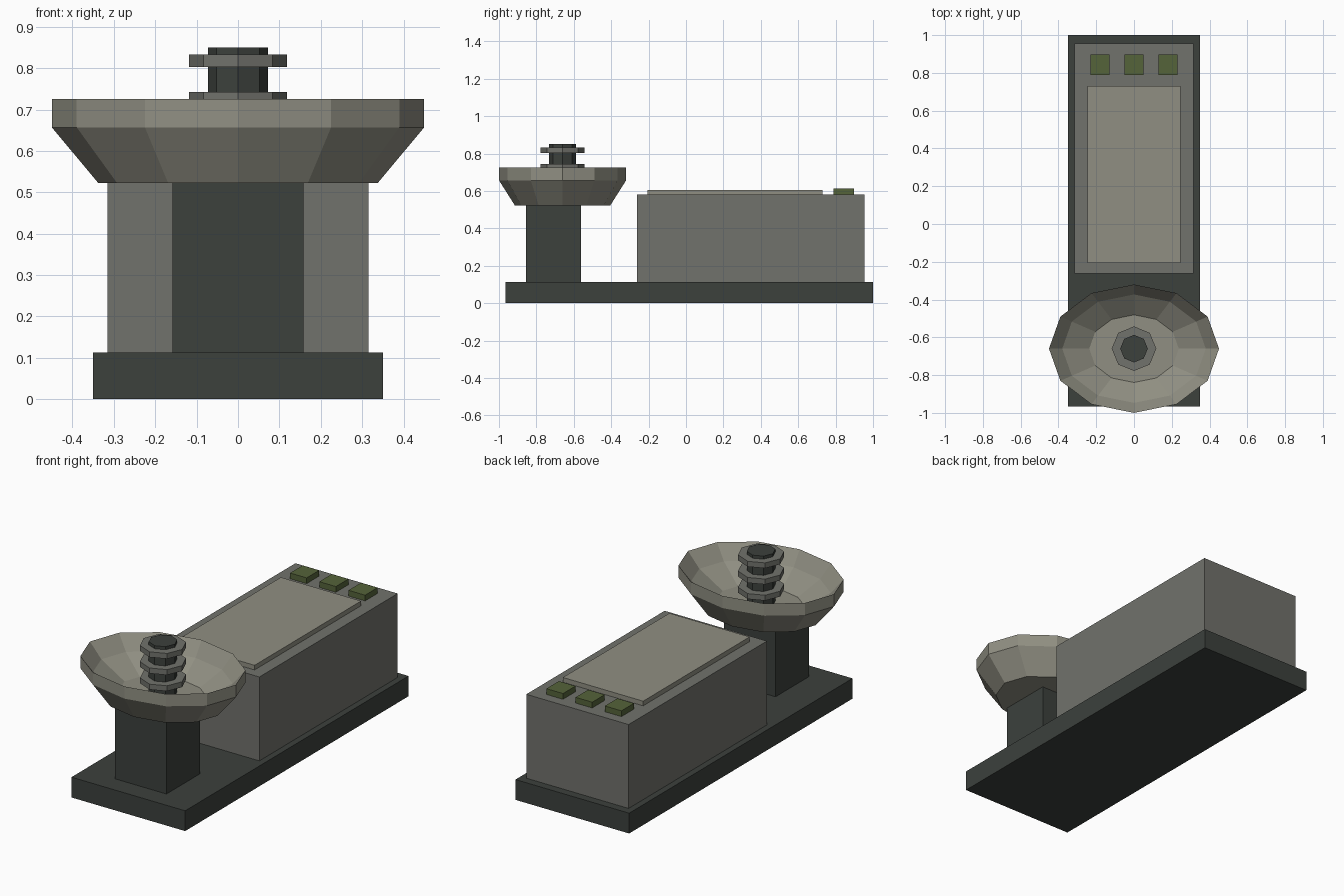
import bpy, bmesh
from math import cos, sin, pi

if "Cube" in bpy.data.objects:
    bpy.data.objects.remove(bpy.data.objects["Cube"])


def material(name, r, g, b):
    m = bpy.data.materials.new(name)
    m.diffuse_color = (r, g, b, 1)
    m.use_nodes = True
    m.node_tree.nodes["Principled BSDF"].inputs["Base Color"].default_value = m.diffuse_color
    return m


DARK = material("dark_metal", 0.045, 0.052, 0.046)
GREY = material("mid_grey", 0.165, 0.168, 0.15)
PALE = material("pale_grey", 0.28, 0.275, 0.225)
GREEN = material("green", 0.091, 0.125, 0.042)


def finish(bm, name, mat):
    bmesh.ops.recalc_face_normals(bm, faces=bm.faces)
    mesh = bpy.data.meshes.new(name)
    bm.to_mesh(mesh)
    bm.free()
    mesh.materials.append(mat)
    ob = bpy.data.objects.new(name, mesh)
    bpy.context.collection.objects.link(ob)
    return ob


def box(name, mat, x, y, z):
    """Box from (min, max) ranges."""
    bm = bmesh.new()
    bmesh.ops.create_cube(bm, size=1)
    for v in bm.verts:
        v.co = [lo + (c + 0.5) * (hi - lo) for c, (lo, hi) in zip(v.co, (x, y, z))]
    return finish(bm, name, mat)


def lathe(name, mat, profile, sides, cy, squash=1.0):
    """Closed solid from (radius, z) rings, capped at both ends."""
    bm = bmesh.new()
    rings = [[bm.verts.new((r * cos(2 * pi * i / sides),
                            cy + squash * r * sin(2 * pi * i / sides), z))
              for i in range(sides)] for r, z in profile]
    for a, b in zip(rings, rings[1:]):
        for i in range(sides):
            j = (i + 1) % sides
            bm.faces.new((a[i], a[j], b[j], b[i]))
    bm.faces.new(rings[0])
    bm.faces.new(rings[-1])
    return finish(bm, name, mat)


# Base plate and main body
box("base_plate", DARK, (-0.35, 0.35), (-0.965, 1.0), (0, 0.113))
box("body", GREY, (-0.315, 0.315), (-0.262, 0.955), (0.113, 0.58))
box("top_panel", PALE, (-0.247, 0.247), (-0.207, 0.73), (0.58, 0.606))

# Row of buttons
for i in range(3):
    cx = (i - 1) * 0.18
    box(f"button_{i + 1}", GREEN, (cx - 0.051, cx + 0.051), (0.788, 0.898), (0.58, 0.612))

# Post and oval bowl
CY = -0.66
box("bowl_post", DARK, (-0.158, 0.158), (-0.855, -0.562), (0.113, 0.53))
lathe("bowl", PALE, [(0.338, 0.523), (0.45, 0.657), (0.45, 0.725),
                     (0.38, 0.645), (0.237, 0.56)], 12, CY, 0.755)

# Spindle with three collars
lathe("spindle", DARK, [(0.073, 0.54), (0.073, 0.85)], 8, CY)
for i in range(3):
    z = 0.623 + 0.09 * i
    lathe(f"collar_{i + 1}", GREY, [(0.118, z), (0.118, z + 0.03)], 8, CY)
